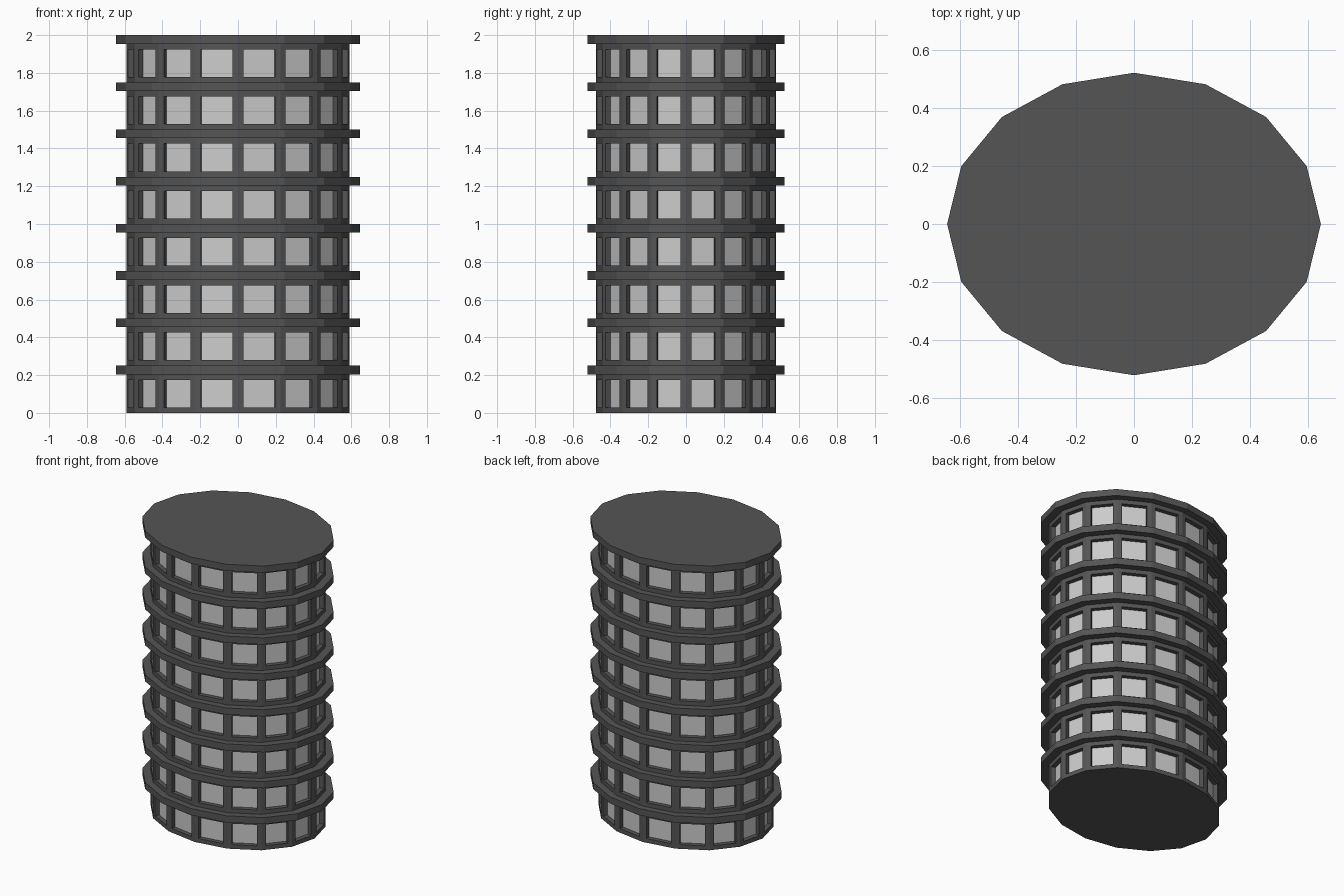
import bpy, bmesh, math

if "Cube" in bpy.data.objects:
    bpy.data.objects.remove(bpy.data.objects["Cube"])

SIDES, FLOORS, STOREY = 16, 8, 0.25
SLAB = 0.046
SLAB_R = (0.645, 0.522)
WALL_R = (0.59, 0.477)


def material(name, v):
    m = bpy.data.materials.new(name)
    m.diffuse_color = (v, v, v, 1)
    m.use_nodes = True
    m.node_tree.nodes["Principled BSDF"].inputs["Base Color"].default_value = m.diffuse_color
    return m


dark = material("dark_frame", 0.09)
glass = material("pale_glass", 0.6)


def prism(bm, radii, z0, z1, bottom=True, top=True):
    """Oval 16-sided prism; returns its side faces."""
    rings = []
    for z in (z0, z1):
        rings.append([bm.verts.new((radii[0] * math.cos(a), radii[1] * math.sin(a), z))
                      for a in (2 * math.pi * i / SIDES for i in range(SIDES))])
    lo, hi = rings
    if bottom:
        bm.faces.new(lo[::-1])
    if top:
        bm.faces.new(hi)
    return [bm.faces.new((lo[i], lo[(i + 1) % SIDES], hi[(i + 1) % SIDES], hi[i]))
            for i in range(SIDES)]


def finish(bm, name, mats):
    bm.normal_update()
    me = bpy.data.meshes.new(name)
    bm.to_mesh(me)
    bm.free()
    for m in mats:
        me.materials.append(m)
    ob = bpy.data.objects.new(name, me)
    bpy.context.collection.objects.link(ob)
    return ob


# Storey walls with recessed windows
bm = bmesh.new()
for f in range(FLOORS):
    z = f * STOREY
    sides = prism(bm, WALL_R, z, z + STOREY - SLAB, bottom=(f == 0), top=False)
    bm.normal_update()
    # frame border, then straight push inward for the pane
    bmesh.ops.inset_individual(bm, faces=sides, thickness=0.029, use_even_offset=True)
    bmesh.ops.inset_individual(bm, faces=sides, thickness=0.0, depth=-0.03)
    for s in sides:
        s.material_index = 1
finish(bm, "window_walls", [dark, glass])

# Overhanging floor slabs, the last one being the roof
bm = bmesh.new()
for f in range(1, FLOORS + 1):
    prism(bm, SLAB_R, f * STOREY - SLAB, f * STOREY)
finish(bm, "floor_slabs", [dark])
